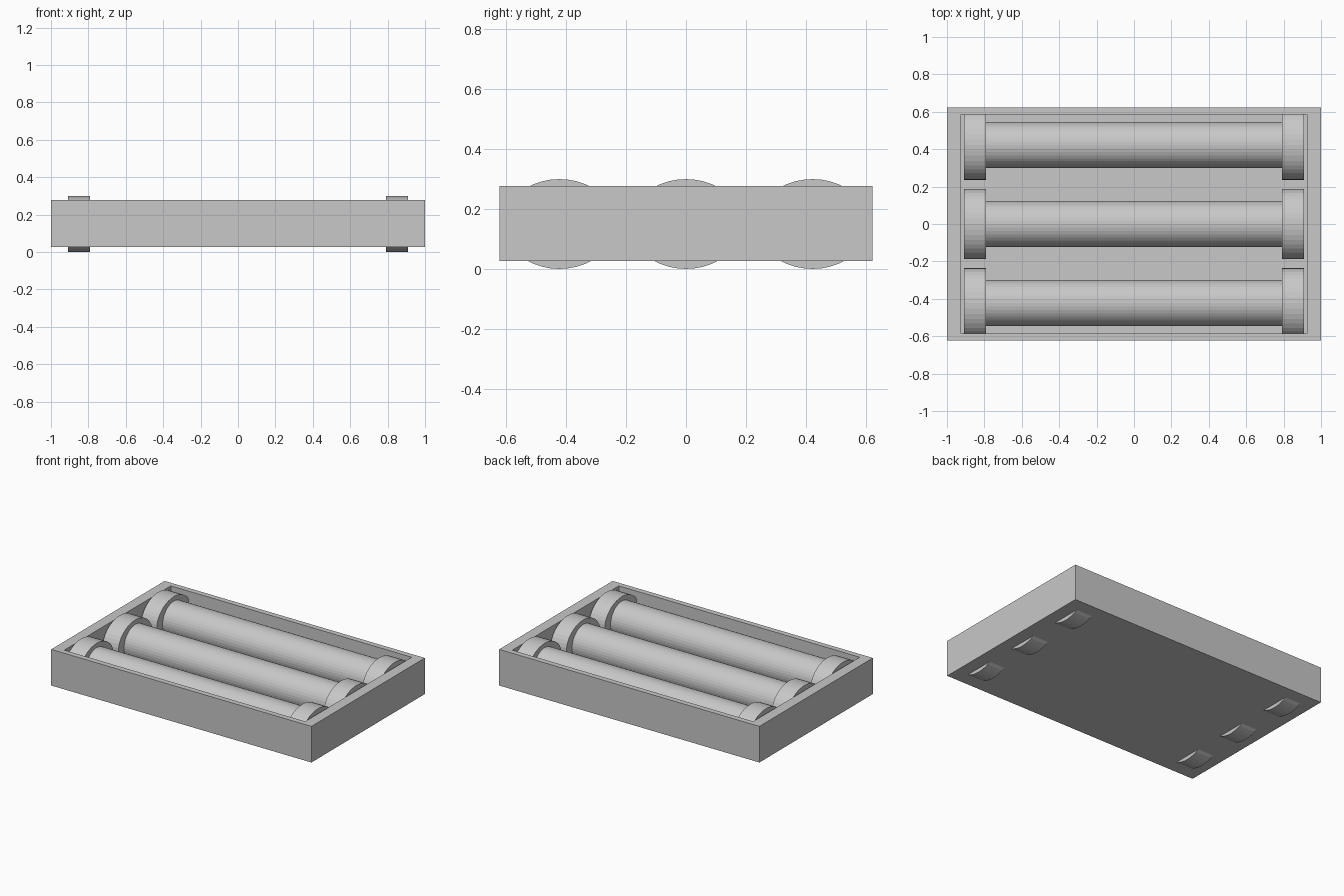
import bpy
import bmesh
from math import pi
from mathutils import Matrix

cube = bpy.data.objects.get("Cube")
if cube:
    bpy.data.objects.remove(cube, do_unlink=True)

# Single grey material
grey = bpy.data.materials.new("plain grey")
grey.use_nodes = True
colour = (0.58, 0.58, 0.58, 1)
grey.diffuse_color = colour
grey.node_tree.nodes["Principled BSDF"].inputs["Base Color"].default_value = colour

HALF_X, HALF_Y = 1.0, 0.6225
BOTTOM, RIM, FLOOR = 0.0265, 0.2775, 0.05
AXIS_Z = 0.15


def add_object(name, bm):
    mesh = bpy.data.meshes.new(name)
    bm.to_mesh(mesh)
    bm.free()
    mesh.materials.append(grey)
    obj = bpy.data.objects.new(name, mesh)
    bpy.context.collection.objects.link(obj)
    return obj


def drum(name, x, y, length, half_y, half_z):
    """Oval cylinder lying along x."""
    bm = bmesh.new()
    bmesh.ops.create_cone(bm, cap_ends=True, segments=40, radius1=1, radius2=1, depth=length)
    bmesh.ops.rotate(bm, verts=bm.verts, matrix=Matrix.Rotation(pi / 2, 3, 'Y'))
    bmesh.ops.scale(bm, verts=bm.verts, vec=(1, half_y, half_z))
    bmesh.ops.translate(bm, verts=bm.verts, vec=(x, y, AXIS_Z))
    return add_object(name, bm)


# Tray: a box whose top is inset and pushed down to the floor
bm = bmesh.new()
bmesh.ops.create_cube(bm, size=2)
bmesh.ops.scale(bm, verts=bm.verts, vec=(HALF_X, HALF_Y, (RIM - BOTTOM) / 2))
bmesh.ops.translate(bm, verts=bm.verts, vec=(0, 0, (RIM + BOTTOM) / 2))
top = max(bm.faces, key=lambda f: f.calc_center_median().z)
bmesh.ops.inset_region(bm, faces=[top], thickness=0.05)
bmesh.ops.scale(bm, verts=top.verts, vec=(0.912 / 0.95, 0.57 / 0.5725, 1))
well = bmesh.ops.extrude_face_region(bm, geom=[top])["geom"]
well_verts = [g for g in well if isinstance(g, bmesh.types.BMVert)]
bmesh.ops.translate(bm, verts=well_verts, vec=(0, 0, FLOOR - RIM))
if top.is_valid:
    bmesh.ops.delete(bm, geom=[top], context='FACES_ONLY')
bmesh.ops.recalc_face_normals(bm, faces=bm.faces)
add_object("tray", bm)

# Three rollers, each with a wide collar at both ends
for label, y in (("front", -0.423), ("middle", 0), ("back", 0.423)):
    drum(label + "_roller", 0, y, 1.6, 0.123, 0.12)
    for side, s in (("left", 1), ("right", -1)):
        drum(f"{label}_{side}_collar", s * 0.85, y, 0.12, 0.187, 0.15)
